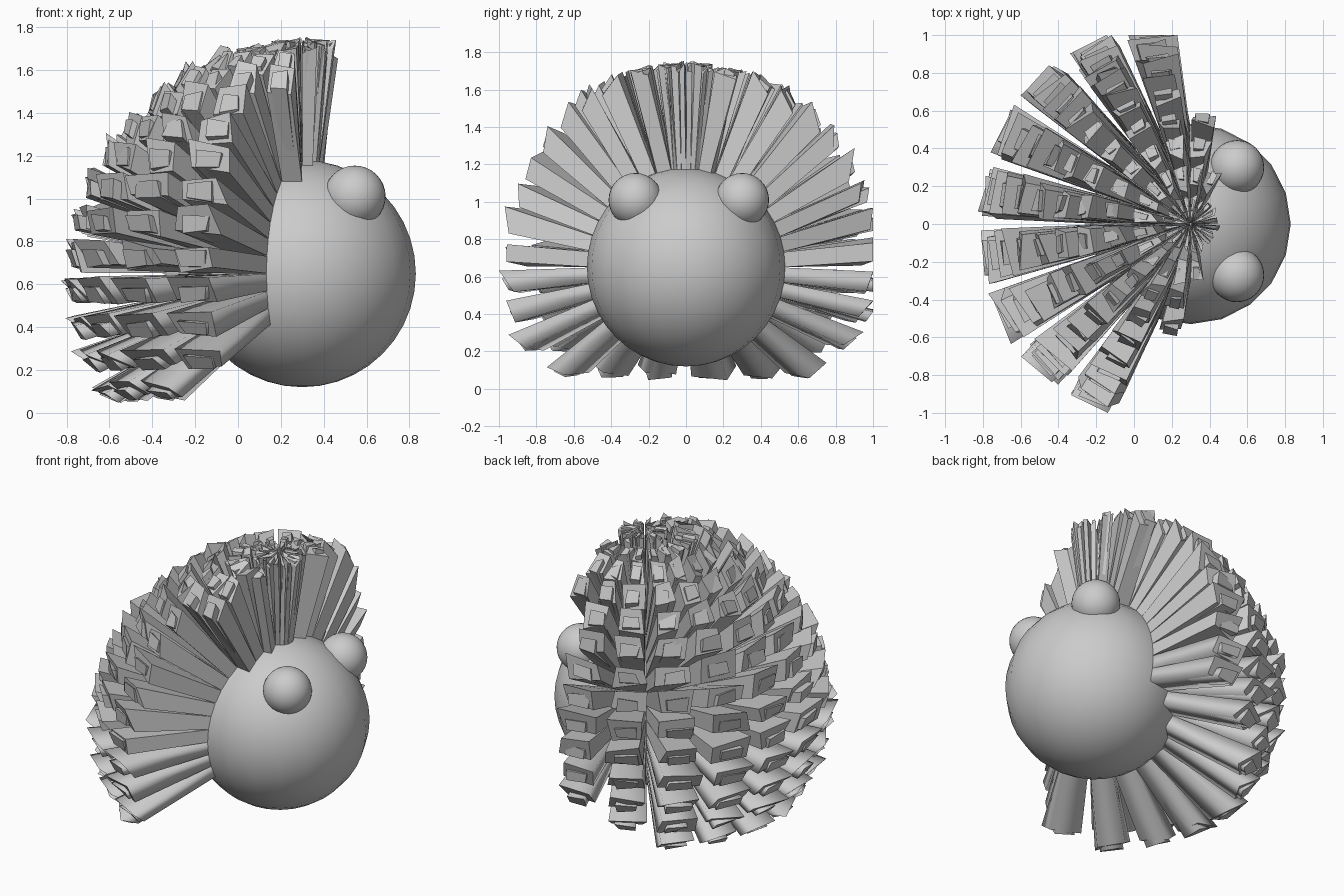
import bpy, bmesh, random
from math import sin, cos, radians
from mathutils import Vector

if "Cube" in bpy.data.objects:
    bpy.data.objects.remove(bpy.data.objects["Cube"])

random.seed(4)
C = Vector((0.30, 0.0, 0.65))     # centre of the head
R = 0.53                          # head radius
STEP_AZ, STEP_LAT = 18, 9         # facet size of the head in degrees


def ball(name, loc, r, seg, rings):
    bpy.ops.mesh.primitive_uv_sphere_add(segments=seg, ring_count=rings, radius=r, location=loc)
    ob = bpy.context.object
    ob.name = name
    bpy.ops.object.shade_smooth()
    return ob


def direction(az, lat):
    a, l = radians(az), radians(lat)
    return Vector((cos(a) * cos(l), sin(a) * cos(l), sin(l)))


def tuft(bm, az, lat, base, tip, length, slope, jitter, spread):
    """Four-sided lock growing out of one facet; base/tip are its angular fill."""
    rings = []
    for fill, rad, is_tip in ((base, R - 0.01, False), (tip, length, True)):
        ring = []
        for sa, sl in ((-1, -1), (1, -1), (1, 1), (-1, 1)):
            da, dl = sa * fill * STEP_AZ / 2, sl * fill * STEP_LAT / 2
            r = rad
            if is_tip:
                r += slope * sl + random.uniform(-jitter, jitter)
                da += random.uniform(-spread, spread)
                dl += random.uniform(-spread, spread) * 0.7
            p = C + direction(az + da, min(lat + dl, 89.5)) * r
            if is_tip:                       # side locks sweep backwards
                p.x -= 0.045 * abs(sin(radians(az))) * cos(radians(lat))
            p.y = max(-1.0, min(1.0, p.y))
            p.x = max(-0.83, p.x)
            p.z = max(0.0, min(1.765, p.z))
            ring.append(bm.verts.new(p))
        rings.append(ring)
    a, b = rings
    for i in range(4):
        j = (i + 1) % 4
        bm.faces.new((a[i], a[j], b[j], b[i])).smooth = lat < 0
    bm.faces.new(b)


# head and two bulging eyes
ball("head", C, R, 20, 20)
ball("eye_left", (0.545, 0.30, 1.01), 0.144, 32, 16)
ball("eye_right", (0.545, -0.27, 1.01), 0.144, 32, 16)

# lowest hair latitude for each column; other columns only reach the crown
lowest = {63: 72, 81: 54, 99: -18, 117: -27, 243: -27, 261: 54, 279: 72}
lowest.update({az: -36 for az in range(135, 226, 18)})

bm = bmesh.new()
for k in range(20):
    az = 9 + STEP_AZ * k
    for row in range(14):
        lat = -36 + STEP_LAT * (row + 0.5)
        if lat < lowest.get(az, 81):
            continue
        d = direction(az, lat)
        length = 1.01 + 0.065 * max(-d.x, d.z)
        slope = 0.035 if lat < 70 else 0.0
        spread = 1.8 if lat > 0 else 1.2
        tuft(bm, az, lat, 0.98, 0.68, length, slope, 0.03, spread)
        # narrow inner strand showing at the tip
        tuft(bm, az, lat - 0.8, 0.5, 0.42, length + 0.01, slope * 0.5, 0.012, 0.8)
mesh = bpy.data.meshes.new("hair_tufts")
bm.to_mesh(mesh)
bm.free()
bpy.context.collection.objects.link(bpy.data.objects.new("hair_tufts", mesh))
